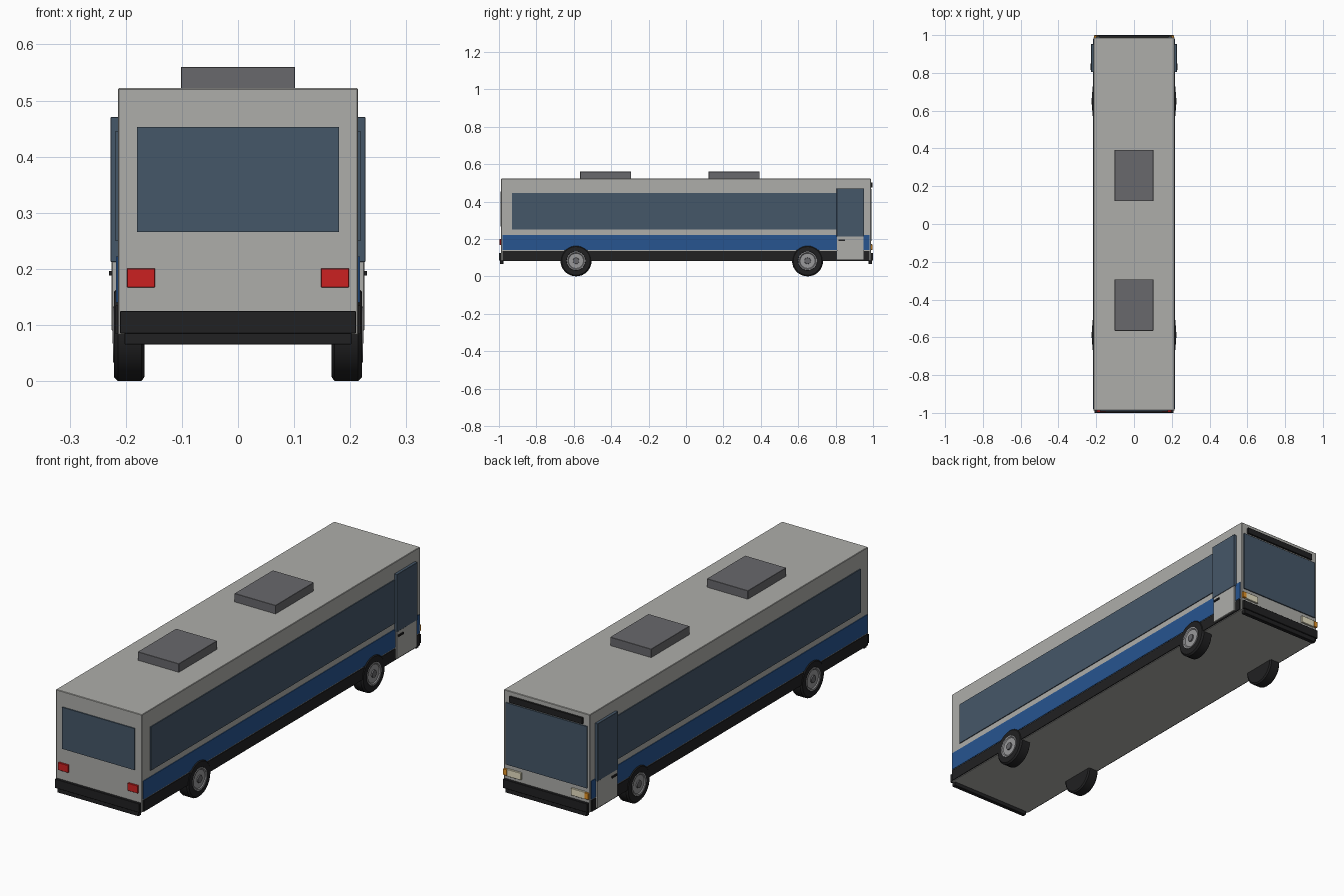
import bpy, bmesh, math

if "Cube" in bpy.data.objects:
    bpy.data.objects.remove(bpy.data.objects["Cube"])


def material(name, r, g, b):
    m = bpy.data.materials.new(name)
    m.diffuse_color = (r, g, b, 1)
    m.use_nodes = True
    m.node_tree.nodes["Principled BSDF"].inputs["Base Color"].default_value = m.diffuse_color
    return m


PAINT = material("light_paint", 0.42, 0.42, 0.40)
GLASS = material("glass", 0.06, 0.095, 0.14)
BLUE = material("blue", 0.02, 0.09, 0.28)
BLACK = material("black", 0.015, 0.015, 0.016)
DARK = material("dark_grey", 0.14, 0.14, 0.15)
RED = material("red", 0.6, 0.015, 0.015)
LAMP = material("lamp", 0.8, 0.75, 0.55)
AMBER = material("amber", 0.8, 0.3, 0.02)
STEEL = material("steel", 0.32, 0.32, 0.33)


def finish(bm, name, mat):
    bmesh.ops.recalc_face_normals(bm, faces=bm.faces)
    me = bpy.data.meshes.new(name)
    bm.to_mesh(me)
    bm.free()
    ob = bpy.data.objects.new(name, me)
    bpy.context.collection.objects.link(ob)
    me.materials.append(mat)
    return ob


def box(name, x, y, z, mat, bevel=0.0):
    """Box from (min, max) pairs per axis."""
    bm = bmesh.new()
    bmesh.ops.create_cube(bm, size=1)
    for v in bm.verts:
        v.co = [(r[0] + r[1]) / 2 + c * abs(r[1] - r[0]) for r, c in zip((x, y, z), v.co)]
    if bevel:
        bmesh.ops.bevel(bm, geom=bm.edges[:], offset=bevel, segments=1, affect='EDGES')
    return finish(bm, name, mat)


def lathe(name, profile, centre, side, mat, steps=32):
    """Spin (x, radius) points about the wheel axle."""
    bm = bmesh.new()
    vs = [bm.verts.new((side * x, 0, r)) for x, r in profile]
    edges = [bm.edges.new(p) for p in zip(vs, vs[1:])]
    bmesh.ops.spin(bm, geom=vs + edges, cent=(0, 0, 0), axis=(1, 0, 0),
                   angle=2 * math.pi, steps=steps)
    bmesh.ops.remove_doubles(bm, verts=bm.verts, dist=1e-5)
    ob = finish(bm, name, mat)
    ob.location = (0, *centre)
    for p in ob.data.polygons:
        p.use_smooth = True
    ob.data.set_sharp_from_angle(angle=math.radians(35))
    return ob


# Shell and roof units
box("body", (-0.214, 0.214), (-0.988, 0.988), (0.082, 0.522), PAINT, 0.002)
for y in (-0.43, 0.257):
    box("roof_unit", (-0.102, 0.102), (y - 0.136, y + 0.136), (0.52, 0.56), DARK, 0.001)

# Both sides: glazing, stripe, skirt, door, wheels
for s, side in ((1, "right"), (-1, "left")):
    def wall(name, depth, y, z, mat, bevel=0.0):
        box(f"{side}_{name}", (s * 0.205, s * depth), y, z, mat, bevel)

    wall("window_band", 0.218, (-0.93, 0.88), (0.25, 0.446), GLASS)
    wall("blue_stripe", 0.217, (-0.98, 0.98), (0.14, 0.222), BLUE)
    wall("skirt", 0.218, (-0.98, 0.98), (0.084, 0.135), BLACK)
    wall("door_panel", 0.225, (0.807, 0.95), (0.09, 0.213), PAINT, 0.001)
    wall("door_glass", 0.227, (0.805, 0.952), (0.212, 0.471), GLASS, 0.001)
    wall("door_handle", 0.23, (0.815, 0.85), (0.188, 0.196), BLACK)

    for y, axle in ((-0.588, "rear"), (0.65, "front")):
        c = (y, 0.083)
        # axle direction is "rear" toward -y, where the tail lights sit
        lathe(f"{side}_{axle}_tyre",
              [(0.167, 0), (0.167, 0.076), (0.172, 0.083), (0.214, 0.083),
               (0.221, 0.076), (0.221, 0.051), (0.215, 0.048), (0.215, 0)], c, s, BLACK)
        lathe(f"{side}_{axle}_rim",
              [(0.212, 0), (0.212, 0.05), (0.223, 0.05), (0.223, 0.044),
               (0.219, 0.04), (0.219, 0)], c, s, STEEL)
        lathe(f"{side}_{axle}_hub",
              [(0.215, 0), (0.215, 0.018), (0.224, 0.016), (0.224, 0)], c, s, DARK, 20)

    # Lamps mirrored at both ends
    box(f"{side}_tail_light", (s * 0.148, s * 0.198), (-0.996, -0.98), (0.167, 0.201), RED, 0.001)
    box(f"{side}_headlight", (s * 0.125, s * 0.193), (0.98, 0.996), (0.14, 0.172), LAMP, 0.001)
    box(f"{side}_indicator", (s * 0.193, s * 0.212), (0.98, 0.997), (0.142, 0.17), AMBER, 0.001)

# Tail and nose glazing
box("rear_window", (-0.18, 0.18), (-0.993, -0.98), (0.266, 0.453), GLASS)
box("windshield", (-0.202, 0.202), (0.98, 0.993), (0.19, 0.468), GLASS)
box("destination_panel", (-0.182, 0.182), (0.98, 0.997), (0.475, 0.502), BLACK)

# Bumpers with a lower lip at each end
for s, end in ((-1, "rear"), (1, "front")):
    box(f"{end}_bumper", (-0.21, 0.21), (s * 0.975, s * 1.0), (0.085, 0.125), BLACK, 0.001)
    box(f"{end}_bumper_lip", (-0.202, 0.202), (s * 0.977, s * 0.995), (0.065, 0.086), BLACK, 0.001)
